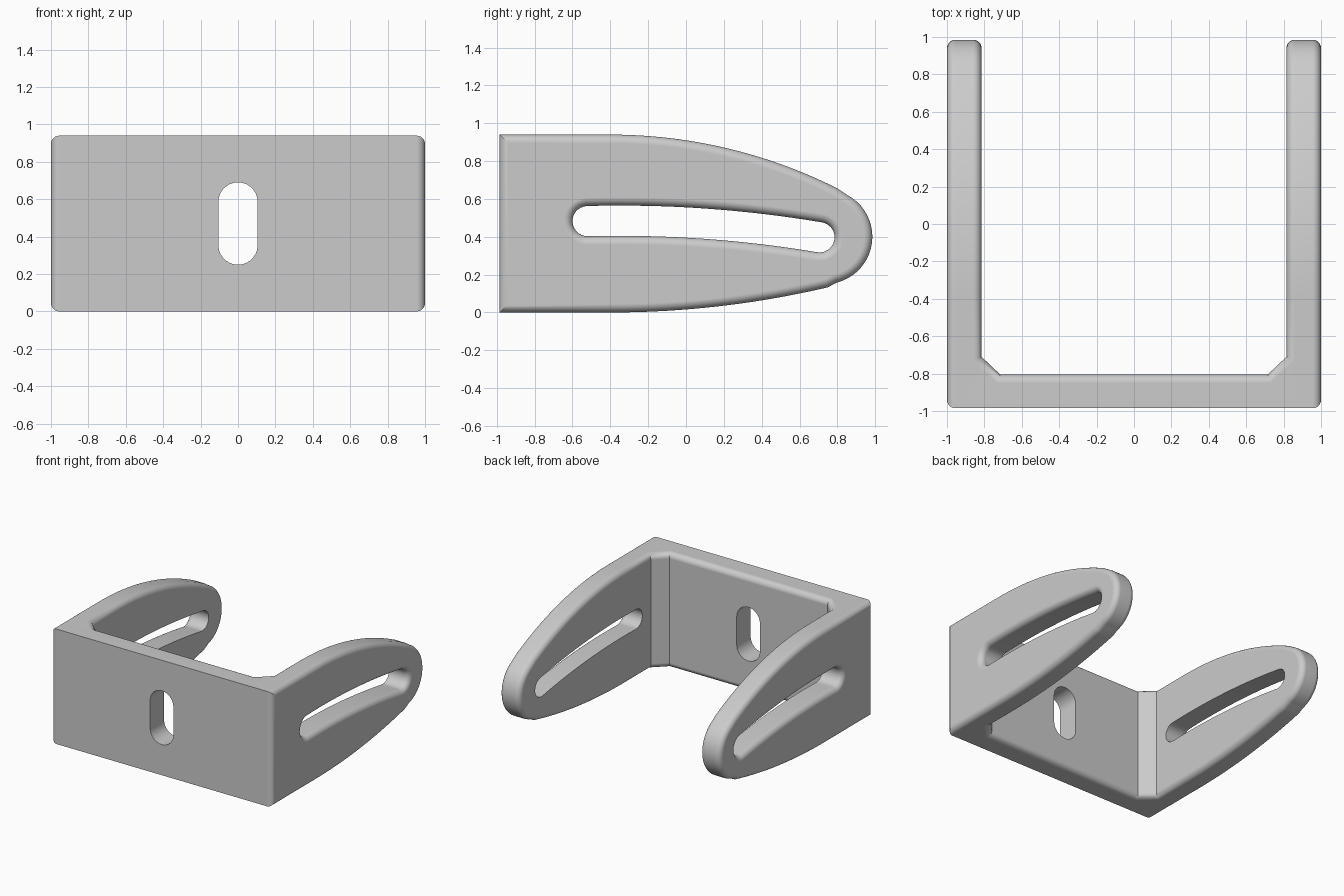
import bpy, bmesh
from math import sin, cos, pi, sqrt, atan2, radians

if "Cube" in bpy.data.objects:
    bpy.data.objects.remove(bpy.data.objects["Cube"], do_unlink=True)

FILLET = 0.045
FRONT = -0.985

grey = bpy.data.materials.new("plain grey")
grey.use_nodes = True
colour = (0.6, 0.6, 0.6, 1)
grey.diffuse_color = colour
grey.node_tree.nodes["Principled BSDF"].inputs["Base Color"].default_value = colour


def loft(name, rings):
    """Closed solid through a row of matching outlines."""
    bm = bmesh.new()
    rows = [[bm.verts.new(p) for p in ring] for ring in rings]
    for a, b in zip(rows, rows[1:]):
        for i in range(len(a)):
            j = (i + 1) % len(a)
            bm.faces.new((a[i], a[j], b[j], b[i]))
    bm.faces.new(rows[0])
    bm.faces.new(rows[-1])
    bmesh.ops.recalc_face_normals(bm, faces=bm.faces)
    mesh = bpy.data.meshes.new(name)
    bm.to_mesh(mesh)
    bm.free()
    mesh.materials.append(grey)
    obj = bpy.data.objects.new(name, mesh)
    bpy.context.collection.objects.link(obj)
    return obj


def combine(obj, tool, operation):
    """Apply a boolean and discard its tool."""
    mod = obj.modifiers.new("cut", 'BOOLEAN')
    mod.operation, mod.solver, mod.object = operation, 'EXACT', tool
    graph = bpy.context.evaluated_depsgraph_get()
    mesh = bpy.data.meshes.new_from_object(obj.evaluated_get(graph))
    obj.modifiers.clear()
    obj.data = mesh
    bpy.data.objects.remove(tool, do_unlink=True)


def arc(cy, cz, r, start, end, n):
    return [(cy + r * cos(start + (end - start) * i / n),
             cz + r * sin(start + (end - start) * i / n)) for i in range(n + 1)]


def drop(y, start, radius):
    return radius - sqrt(radius ** 2 - (y - start) ** 2)


# Side silhouette: straight root, two long arcs and a round tip
N = 24
top = [(y, 0.94 - drop(y, -0.4, 2.675)) for y in (-0.4 + 1.25 * i / N for i in range(N))]
tip = arc(0.735, 0.40, 0.25, radians(62.1), radians(-76.2), 20)
low = [(y, drop(y, -0.4, 5.04)) for y in (0.8 - 1.2 * i / N for i in range(1, N + 1))]
side = [(FRONT, 0.94)] + top + tip + low + [(FRONT, 0)]
bracket = loft("bracket", [[(x, y, z) for y, z in side] for x in (-1.3, 1.3)])

# Plan: a U with chamfered inner corners
half = [(1, -1.2), (1, 1.2), (0.815, 1.2), (0.815, -0.71), (0.715, -0.805)]
plan = half + [(-x, y) for x, y in reversed(half)]
combine(bracket, loft("plan", [[(x, y, z) for x, y in plan] for z in (-0.2, 1.2)]), 'INTERSECT')

# Round the rims, leaving the top and bottom front edges crisp
bm = bmesh.new()
bm.from_mesh(bracket.data)
bmesh.ops.remove_doubles(bm, verts=bm.verts, dist=0.0002)


def rounded(edge):
    a, b = (v.co for v in edge.verts)
    on_front = max(a.y, b.y) < FRONT + 0.01 and abs(a.z - b.z) < 0.01
    return edge.is_manifold and edge.calc_face_angle(0) > radians(55) and not on_front


bmesh.ops.bevel(bm, geom=[e for e in bm.edges if rounded(e)], offset=FILLET, segments=6,
                profile=0.5, affect='EDGES', clamp_overlap=False)
bm.to_mesh(bracket.data)
bm.free()


def curved_slot(r):
    """Outline of the gently bent arm slot, r from its centre line."""
    R, y0, y1, peak = 6.4, -0.52, 0.72, -0.35
    cz = 0.485 - R
    a0, a1 = atan2(y0 - peak, R), atan2(y1 - peak, R)

    def on(a, rad):
        return (peak + rad * sin(a), cz + rad * cos(a))

    steps = [a0 + (a1 - a0) * i / 16 for i in range(17)]
    pts = [on(a, R + r) for a in steps]
    pts += arc(*on(a1, R), r, pi / 2 - a1, -pi / 2 - a1, 14)[1:-1]
    pts += [on(a, R - r) for a in reversed(steps)]
    pts += arc(*on(a0, R), r, -pi / 2 - a0, -3 * pi / 2 - a0, 14)[1:-1]
    return pts


# Arm slots, flared to a rounded rim on the outer faces
levels = [(0.7, 0.08)]
for i in range(7):
    t = pi / 2 * i / 6
    levels.append((1 - FILLET + FILLET * sin(t), 0.08 + FILLET * (1 - cos(t))))
levels.append((1.1, 0.08 + FILLET))
for s in (1, -1):
    rings = [[(s * x, y, z) for y, z in curved_slot(r)] for x, r in levels]
    combine(bracket, loft("arm_slot", rings), 'DIFFERENCE')

# Upright slot in the front plate
slot = arc(0, 0.585, 0.105, 0, pi, 20) + arc(0, 0.355, 0.105, pi, 2 * pi, 20)
combine(bracket, loft("plate_slot", [[(x, y, z) for x, z in slot] for y in (-1.2, -0.6)]), 'DIFFERENCE')

# Smooth shading with crisp flats
bpy.ops.object.select_all(action='DESELECT')
bracket.select_set(True)
bpy.context.view_layer.objects.active = bracket
bpy.ops.object.shade_smooth_by_angle(angle=radians(30))
weighted = bracket.modifiers.new("flat normals", 'WEIGHTED_NORMAL')
weighted.keep_sharp = True
